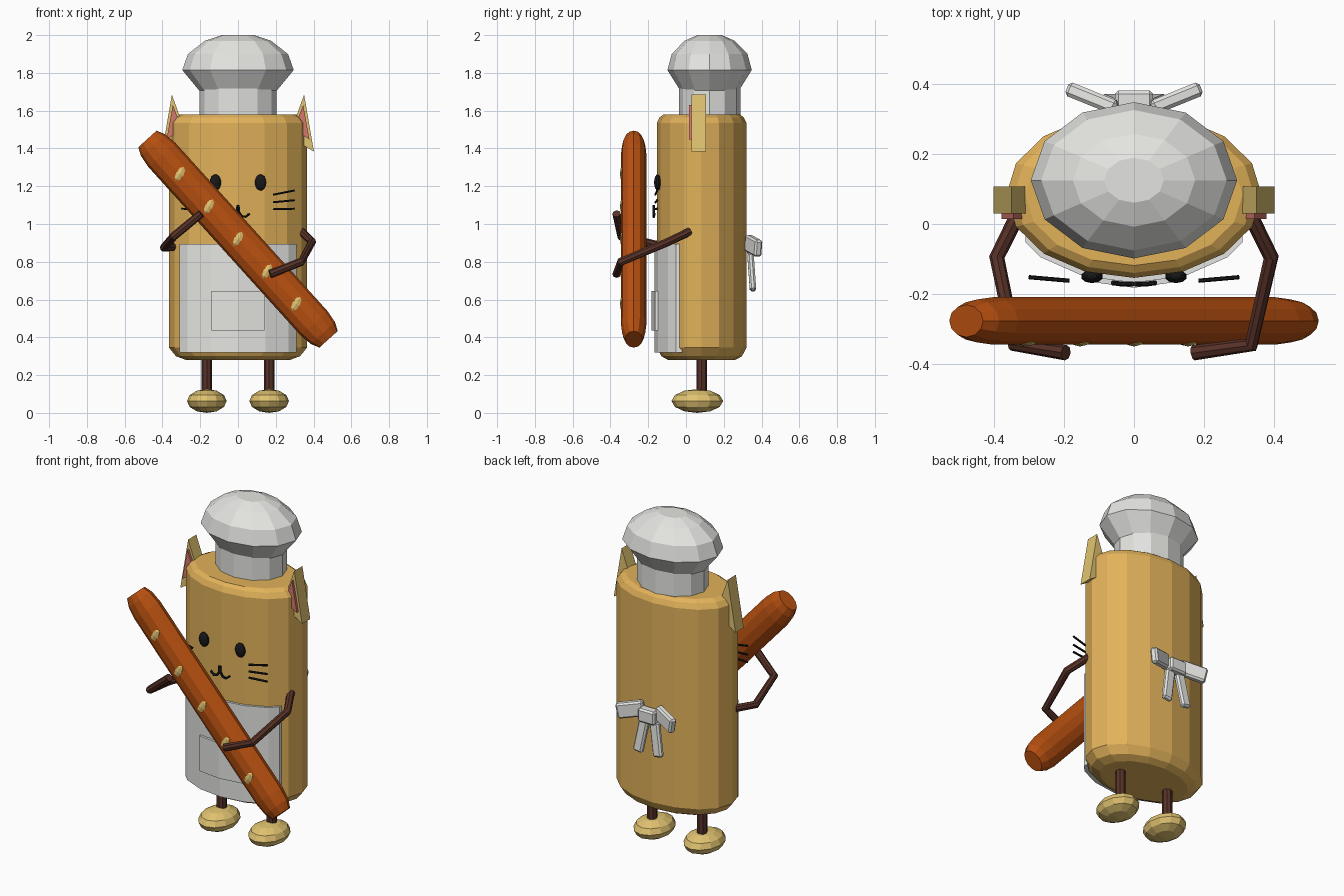
import bpy, bmesh, math
from mathutils import Vector, Matrix

if "Cube" in bpy.data.objects:
    bpy.data.objects.remove(bpy.data.objects["Cube"])


def material(name, rgb):
    lin = [((c / 255 + 0.055) / 1.055) ** 2.4 if c > 10 else c / 255 / 12.92 for c in rgb]
    m = bpy.data.materials.new(name)
    m.diffuse_color = (*lin, 1)
    m.use_nodes = True
    m.node_tree.nodes["Principled BSDF"].inputs["Base Color"].default_value = m.diffuse_color
    return m


GOLD = material("golden crust", (226, 178, 90))
TAN = material("pale tan", (224, 194, 112))
WHITE = material("cloth white", (228, 228, 225))
BROWN = material("dark brown", (88, 50, 40))
CRUST = material("baked orange", (184, 80, 16))
PINK = material("ear pink", (212, 120, 108))
BLACK = material("black", (24, 24, 26))


def finish(name, bm, mat, matrix=Matrix()):
    bmesh.ops.recalc_face_normals(bm, faces=bm.faces[:])
    me = bpy.data.meshes.new(name)
    bm.to_mesh(me)
    bm.free()
    me.transform(matrix)
    me.materials.append(mat)
    ob = bpy.data.objects.new(name, me)
    bpy.context.collection.objects.link(ob)
    return ob


def lathe(name, sides, rings, mat, matrix):
    """Stack of elliptical rings (z, rx, ry), capped at both ends."""
    bm = bmesh.new()
    loops = []
    for z, rx, ry in rings:
        loops.append([bm.verts.new((rx * math.cos(2 * math.pi * i / sides),
                                    ry * math.sin(2 * math.pi * i / sides), z))
                      for i in range(sides)])
    for a, b in zip(loops, loops[1:]):
        for i in range(sides):
            j = (i + 1) % sides
            bm.faces.new((a[i], a[j], b[j], b[i]))
    bm.faces.new(loops[0])
    bm.faces.new(loops[-1])
    return finish(name, bm, mat, matrix)


def prism(name, pts, lo, hi, mat, axis):
    """Extrude an outline along y (xz points) or z (xy points)."""
    bm = bmesh.new()
    put = (lambda p, h: (p[0], h, p[1])) if axis == 'y' else (lambda p, h: (p[0], p[1], h))
    a = [bm.verts.new(put(p, lo)) for p in pts]
    b = [bm.verts.new(put(p, hi)) for p in pts]
    for i in range(len(pts)):
        j = (i + 1) % len(pts)
        bm.faces.new((a[i], a[j], b[j], b[i]))
    bm.faces.new(a)
    bm.faces.new(b)
    return finish(name, bm, mat)


def ball(name, loc, scale, mat, seg=10, rings=6, rot=0.0):
    bm = bmesh.new()
    bmesh.ops.create_uvsphere(bm, u_segments=seg, v_segments=rings, radius=1)
    mtx = Matrix.Translation(loc) @ Matrix.Rotation(rot, 4, 'Y') @ Matrix.Diagonal((*scale, 1))
    return finish(name, bm, mat, mtx)


def tube(name, pts, r, mat, res=2):
    cu = bpy.data.curves.new(name, 'CURVE')
    cu.dimensions = '3D'
    cu.bevel_depth, cu.bevel_resolution, cu.use_fill_caps = r, res, True
    sp = cu.splines.new('POLY')
    sp.points.add(len(pts) - 1)
    for p, co in zip(sp.points, pts):
        p.co = (*co, 1)
    cu.materials.append(mat)
    ob = bpy.data.objects.new(name, cu)
    bpy.context.collection.objects.link(ob)
    bpy.ops.object.select_all(action='DESELECT')
    ob.select_set(True)
    bpy.context.view_layer.objects.active = ob
    bpy.ops.object.convert(target='MESH')
    for p in ob.data.polygons:
        p.use_smooth = False


def slab(name, loc, size, mat, rot):
    bm = bmesh.new()
    bmesh.ops.create_cube(bm, size=1)
    bmesh.ops.scale(bm, vec=size, verts=bm.verts[:])
    bmesh.ops.bevel(bm, geom=bm.edges[:], offset=0.01, segments=1, affect='EDGES')
    rx, ry, rz = rot
    mtx = (Matrix.Translation(loc) @ Matrix.Rotation(rz, 4, 'Z')
           @ Matrix.Rotation(ry, 4, 'Y') @ Matrix.Rotation(rx, 4, 'X'))
    return finish(name, bm, mat, mtx)


# Body: rounded oval column
CY, RX, RY = 0.083, 0.365, 0.237
lathe("body", 16, [(z, RX * s, RY * s) for z, s in (
    (0.28, 0.75), (0.30, 0.90), (0.345, 1), (1.535, 1), (1.565, 0.94), (1.58, 0.85))],
    GOLD, Matrix.Translation((0, CY, 0)))

# Hat: band and puffed crown
hat = Matrix.Translation((0, 0.125, 0))
lathe("hat_band", 12, [(1.55, 0.205, 0.163), (1.74, 0.205, 0.163)], WHITE, hat)
lathe("hat_puff", 12, [(z, r, r * 0.757) for z, r in (
    (1.70, 0.20), (1.815, 0.295), (1.90, 0.265), (1.97, 0.175), (2.0, 0.085))], WHITE, hat)


def wrap(half, grow):
    """Front points that follow the body's facets, out to x = half."""
    v = [(math.sin(a) * (RX + grow), CY - math.cos(a) * (RY + grow))
         for a in (math.radians(22.5 * k) for k in range(-4, 5))]
    pts = []
    for (x0, y0), (x1, y1) in zip(v, v[1:]):
        for e in (-half, half):
            if x0 < e <= x1:
                pts.append((e, y0 + (y1 - y0) * (e - x0) / (x1 - x0)))
        if abs(x1) < half:
            pts.append((x1, y1))
    return sorted(pts)


# Apron and pocket wrap round the front
prism("apron", wrap(0.31, 0.014) + wrap(0.31, -0.01)[::-1], 0.32, 0.895, WHITE, 'z')
prism("apron_pocket", wrap(0.14, 0.028) + wrap(0.14, 0.005)[::-1], 0.435, 0.645, WHITE, 'z')

# Apron bow at the back
slab("bow_knot", (0, 0.352, 0.875), (0.11, 0.06, 0.08), WHITE, (0, 0, 0))
for s, side in ((1, "right"), (-1, "left")):
    slab("bow_loop_" + side, (s * 0.115, 0.357, 0.885), (0.155, 0.042, 0.09), WHITE,
         (0, s * math.radians(12), s * math.radians(22)))
    slab("bow_tail_" + side, (s * 0.05, 0.348, 0.745), (0.06, 0.034, 0.2), WHITE,
         (math.radians(4), -s * math.radians(10), 0))

for s, side in ((1, "right"), (-1, "left")):
    # Legs and feet
    x = s * 0.165
    lathe("leg_" + side, 8, [(0.08, 0.028, 0.028), (0.32, 0.028, 0.028)], BROWN,
          Matrix.Translation((x, 0.083, 0)))
    ball("foot_" + side, (x, 0.06, 0.063), (0.105, 0.137, 0.063), TAN, 12, 6)
    # Ears
    prism("ear_" + side, [(s * 0.35, 1.685), (s * 0.402, 1.383), (s * 0.27, 1.463)],
          0.03, 0.107, TAN, 'y')
    prism("inner_ear_" + side, [(s * 0.345, 1.63), (s * 0.378, 1.448), (s * 0.295, 1.5)],
          0.015, 0.035, PINK, 'y')
    # Eyes and whiskers
    ball("eye_" + side, (s * 0.12, -0.15, 1.22), (0.032, 0.019, 0.043), BLACK, 10, 8)
    for i, (z0, z1) in enumerate(((1.155, 1.178), (1.115, 1.126), (1.078, 1.081))):
        tube(f"whisker_{side}_{i}", [(s * 0.185, -0.162, z0), (s * 0.3, -0.152, z1)],
             0.006, BLACK, 1)
    # Mouth half
    tube("mouth_" + side, [(s * 0.003, -0.171, 1.1), (s * 0.004, -0.171, 1.065),
                           (s * 0.02, -0.171, 1.042), (s * 0.04, -0.171, 1.038),
                           (s * 0.062, -0.168, 1.055)], 0.007, BLACK, 1)

# Arms reach round the loaf
tube("arm_right", [(0.335, 0.02, 0.96), (0.392, -0.095, 0.905),
                   (0.335, -0.345, 0.80), (0.17, -0.368, 0.735)], 0.022, BROWN)
tube("arm_left", [(-0.335, 0.02, 0.88), (-0.392, -0.095, 0.875),
                  (-0.34, -0.345, 0.935), (-0.195, -0.368, 1.055)], 0.022, BROWN)

# Long loaf held diagonally, with pale scores
loaf = Matrix.Translation((0, -0.277, 0.92)) @ Matrix.Rotation(-0.735, 4, 'Y')
lathe("loaf", 12, [(z, 0.096 * s, 0.068 * s) for z, s in (
    (-0.715, 0.68), (-0.67, 0.9), (-0.6, 1), (0.6, 1), (0.67, 0.9), (0.715, 0.68))],
    CRUST, loaf)
for i in range(-2, 3):
    ball(f"loaf_score_{i + 3}", (i * 0.154, -0.338, 0.921 - i * 0.172),
         (0.024, 0.012, 0.042), TAN, 6, 4, math.radians(30))
